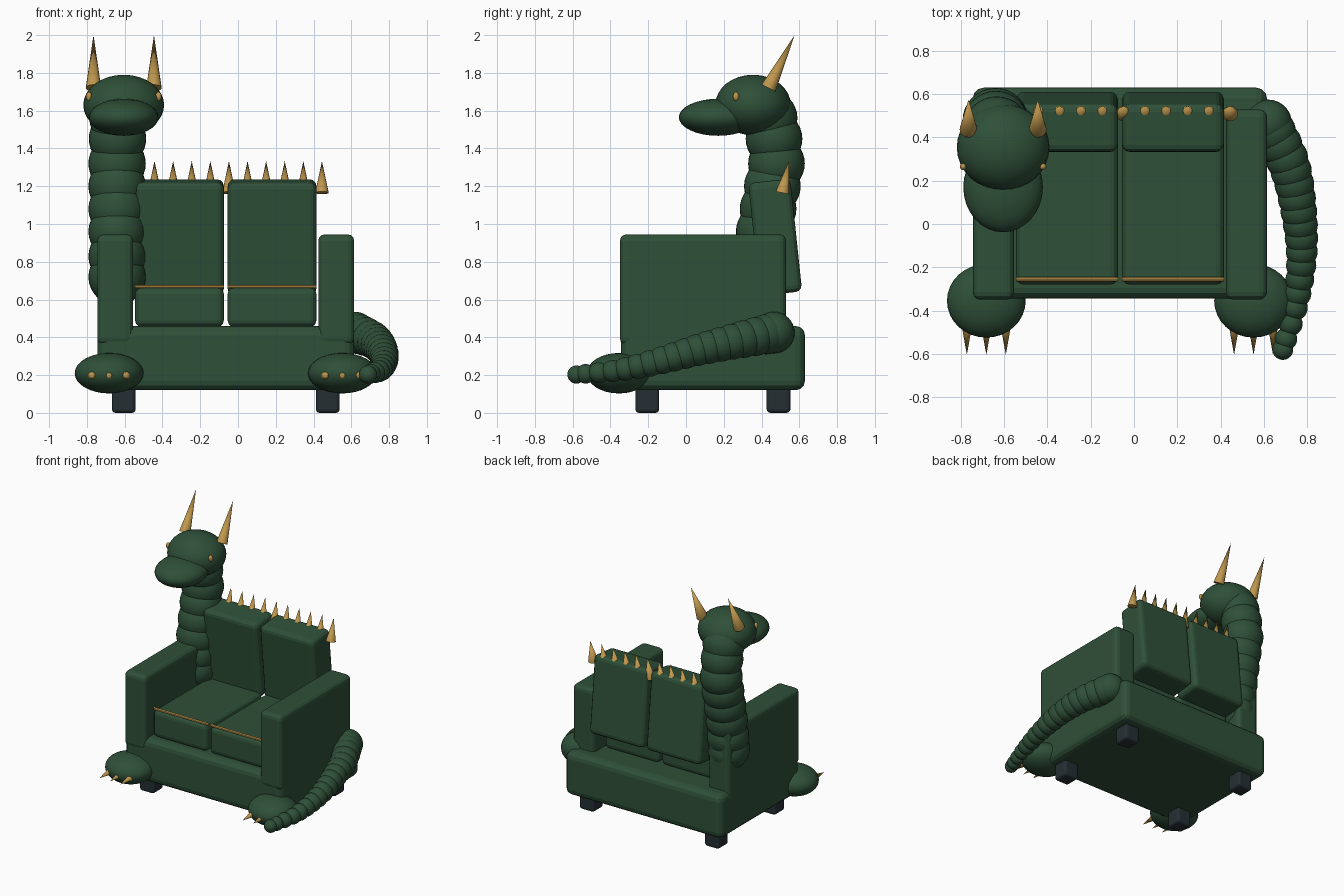
import bpy, math
from mathutils import Vector, Euler

if "Cube" in bpy.data.objects:
    bpy.data.objects.remove(bpy.data.objects["Cube"])


def material(name, rgb):
    m = bpy.data.materials.new(name)
    m.diffuse_color = (*rgb, 1)
    m.use_nodes = True
    m.node_tree.nodes["Principled BSDF"].inputs["Base Color"].default_value = m.diffuse_color
    return m


GREEN = material("dark green", (0.028, 0.08, 0.04))
GOLD = material("horn gold", (0.52, 0.31, 0.075))
SLATE = material("dark slate", (0.018, 0.028, 0.033))
MID = -0.065  # centre line of the sofa body


def finish(name, mat, smooth=True):
    ob = bpy.context.object
    ob.name = name
    ob.data.materials.append(mat)
    if smooth:
        bpy.ops.object.shade_smooth_by_angle()
    return ob


def box(name, lo, hi, bevel, mat=GREEN, tilt=0):
    lo, hi = Vector(lo), Vector(hi)
    bpy.ops.mesh.primitive_cube_add(size=1, location=(lo + hi) / 2)
    ob = bpy.context.object
    ob.scale = hi - lo
    bpy.ops.object.transform_apply(location=False, rotation=False, scale=True)
    ob.rotation_euler.x = tilt
    mod = ob.modifiers.new("rounded", 'BEVEL')
    mod.width, mod.segments = bevel, 3
    return finish(name, mat, False)


def ball(name, centre, radii, mat=GREEN, segments=32):
    bpy.ops.mesh.primitive_uv_sphere_add(segments=segments, ring_count=segments // 2,
                                         location=centre)
    bpy.context.object.scale = radii
    return finish(name, mat)


def cone(name, base, tip, radius, sides=16):
    base, tip = Vector(base), Vector(tip)
    axis = tip - base
    bpy.ops.mesh.primitive_cone_add(vertices=sides, radius1=radius, radius2=0,
                                    depth=axis.length, location=(base + tip) / 2)
    bpy.context.object.rotation_euler = axis.to_track_quat('Z', 'Y').to_euler()
    return finish(name, GOLD)


def along(points, t):
    """Smooth interpolation through evenly spaced control points, t in 0..1."""
    s = t * (len(points) - 1)
    i = min(int(s), len(points) - 2)
    p = [Vector(points[max(0, min(len(points) - 1, i + k))]) for k in (-1, 0, 1, 2)]
    u = s - i
    return 0.5 * (2 * p[1] + (p[2] - p[0]) * u
                  + (2 * p[0] - 5 * p[1] + 4 * p[2] - p[3]) * u ** 2
                  + (3 * p[1] - p[0] - 3 * p[2] + p[3]) * u ** 3)


# Sofa body
box("base", (MID - 0.68, -0.345, 0.12), (MID + 0.68, 0.63, 0.46), 0.05)

for side, label in ((-1, "left"), (1, "right")):
    # Armrests
    xa, xb = sorted((MID + side * 0.49, MID + side * 0.68))
    box(label + "_armrest", (xa, -0.35, 0.36), (xb, 0.53, 0.945), 0.035)

    # Seat cushion with gold piping, and a leaning back cushion
    xa, xb = sorted((MID + side * 0.01, MID + side * 0.48))
    box(label + "_seat_cushion", (xa, -0.28, 0.455), (xb, 0.42, 0.665), 0.035)
    box(label + "_back_cushion", (xa, 0.36, 0.63), (xb, 0.584, 1.23), 0.035,
        tilt=math.radians(6))
    bpy.ops.mesh.primitive_cylinder_add(vertices=12, radius=0.01, depth=0.47,
                                        location=((xa + xb) / 2, -0.255, 0.668),
                                        rotation=(0, math.pi / 2, 0))
    finish(label + "_seat_piping", GOLD)

    # Short block legs
    x = MID + side * 0.54
    for y, end in ((-0.205, "front"), (0.49, "back")):
        box(f"{label}_{end}_leg", (x - 0.063, y - 0.063, 0), (x + 0.063, y + 0.063, 0.15),
            0.02, SLATE)

    # Clawed paws
    x = MID + side * 0.6175
    ball(label + "_paw", (x, -0.355, 0.21), (0.182, 0.17, 0.107))
    for k in (-1, 0, 1):
        cone(f"{label}_claw", (x + k * 0.09, -0.47, 0.2), (x + k * 0.09, -0.605, 0.195), 0.024)

    # Horns and eyes
    x = -0.605 + side * 0.16
    cone(label + "_horn", (x, 0.437, 1.72), (x, 0.575, 2.0), 0.041)
    ball(label + "_eye", (-0.605 + side * 0.184, 0.265, 1.675), (0.016, 0.016, 0.024), GOLD, 16)

# Spikes along the back
for i in range(10):
    x = -0.442 + i * 0.0985
    cone("back_spike", (x, 0.51, 1.165), (x, 0.545, 1.333), 0.036)

# Neck of stacked rounded segments: y, z
neck = [(-0.64, 0.39, 0.72), (-0.64, 0.41, 0.93), (-0.64, 0.445, 1.14),
        (-0.64, 0.48, 1.35), (-0.635, 0.44, 1.56)]
for i in range(8):
    ball("neck_segment", along(neck, i / 7), (0.152, 0.15, 0.15))

# Head and snout
ball("head", (-0.605, 0.355, 1.63), (0.214, 0.2, 0.16))
ball("snout", (-0.605, 0.17, 1.565), (0.184, 0.208, 0.098))

# Tapering tail wrapped round the right side
tail = [(0.62, 0.465, 0.425), (0.715, 0.28, 0.385), (0.76, 0.07, 0.335),
        (0.775, -0.14, 0.275), (0.75, -0.36, 0.225), (0.688, -0.58, 0.203)]
for i in range(18):
    t = i / 17
    r = 0.11 - 0.062 * t
    ball("tail_segment", along(tail, t), (r, r, r))
